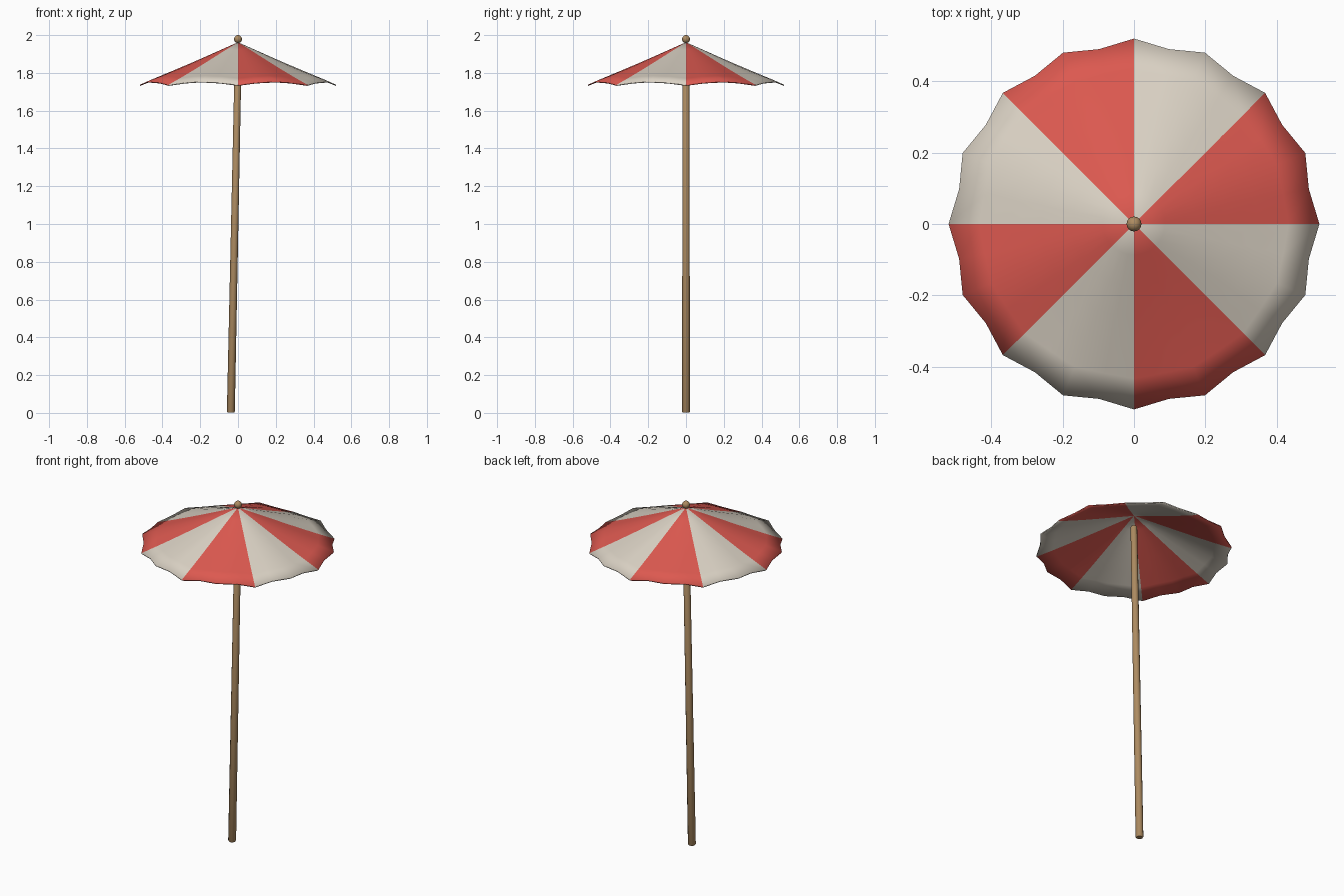
import bpy, bmesh
from math import sin, cos, pi
from mathutils import Vector

cube = bpy.data.objects.get("Cube")
if cube:
    bpy.data.objects.remove(cube)


def material(name, rgb):
    m = bpy.data.materials.new(name)
    m.use_nodes = True
    m.diffuse_color = (*rgb, 1)
    m.node_tree.nodes["Principled BSDF"].inputs["Base Color"].default_value = (*rgb, 1)
    return m


red = material("red cloth", (0.72, 0.10, 0.08))
cream = material("cream cloth", (0.70, 0.64, 0.55))
wood = material("wood", (0.42, 0.26, 0.12))


def finish(bm, name, mats, smooth_angle):
    bmesh.ops.recalc_face_normals(bm, faces=bm.faces)
    mesh = bpy.data.meshes.new(name)
    bm.to_mesh(mesh)
    bm.free()
    obj = bpy.data.objects.new(name, mesh)
    bpy.context.collection.objects.link(obj)
    for m in mats:
        mesh.materials.append(m)
    bpy.ops.object.select_all(action='DESELECT')
    obj.select_set(True)
    bpy.context.view_layer.objects.active = obj
    bpy.ops.object.shade_smooth_by_angle(angle=smooth_angle)
    return obj


# Canopy: eight cloth panels with a scalloped, wavy hem
SEGMENTS, RINGS = 32, 6
bm = bmesh.new()
apex = bm.verts.new((0, 0, 1.962))
rings = []
for j in range(1, RINGS + 1):
    t = j / RINGS
    ring = []
    for i in range(SEGMENTS):
        a = 2 * pi * i / SEGMENTS
        radius = 0.52 * t - (0.02 * t ** 6 if i % 2 else 0)
        z = 1.962 - 0.225 * t - 0.006 * sin(pi * t) * t + 0.018 * abs(sin(4 * a)) * t * t
        ring.append(bm.verts.new((radius * cos(a), radius * sin(a), z)))
    rings.append(ring)
for i in range(SEGMENTS):
    k = (i + 1) % SEGMENTS
    strip = [bm.faces.new((apex, rings[0][i], rings[0][k]))]
    for inner, outer in zip(rings, rings[1:]):
        strip.append(bm.faces.new((inner[i], outer[i], outer[k], inner[k])))
    for f in strip:
        f.material_index = (i // 4) % 2
canopy = finish(bm, "canopy", [red, cream], 0.7)
cloth = canopy.modifiers.new("cloth thickness", 'SOLIDIFY')
cloth.thickness = 0.006
cloth.offset = -1

# Pole: tapered, leaning slightly, with softened ends
foot, head = Vector((-0.038, 0, 0.001)), Vector((0.001, 0, 1.89))
profile = [(0, 0.017), (0.003, 0.021), (0.5, 0.0195), (0.997, 0.018), (1, 0.014)]
bm = bmesh.new()
loops = []
for t, r in profile:
    c = foot.lerp(head, t)
    loops.append([bm.verts.new(c + Vector((r * cos(a), r * sin(a), 0)))
                  for a in (2 * pi * n / 12 for n in range(12))])
for lo, hi in zip(loops, loops[1:]):
    for n in range(12):
        m = (n + 1) % 12
        bm.faces.new((lo[n], lo[m], hi[m], hi[n]))
bm.faces.new(loops[0])
bm.faces.new(loops[-1])
finish(bm, "pole", [wood], 0.7)

# Round knob on top
bm = bmesh.new()
bmesh.ops.create_uvsphere(bm, u_segments=16, v_segments=10, radius=0.021)
bmesh.ops.translate(bm, verts=bm.verts, vec=(0, 0, 1.979))
finish(bm, "top_knob", [wood], 1.0)
